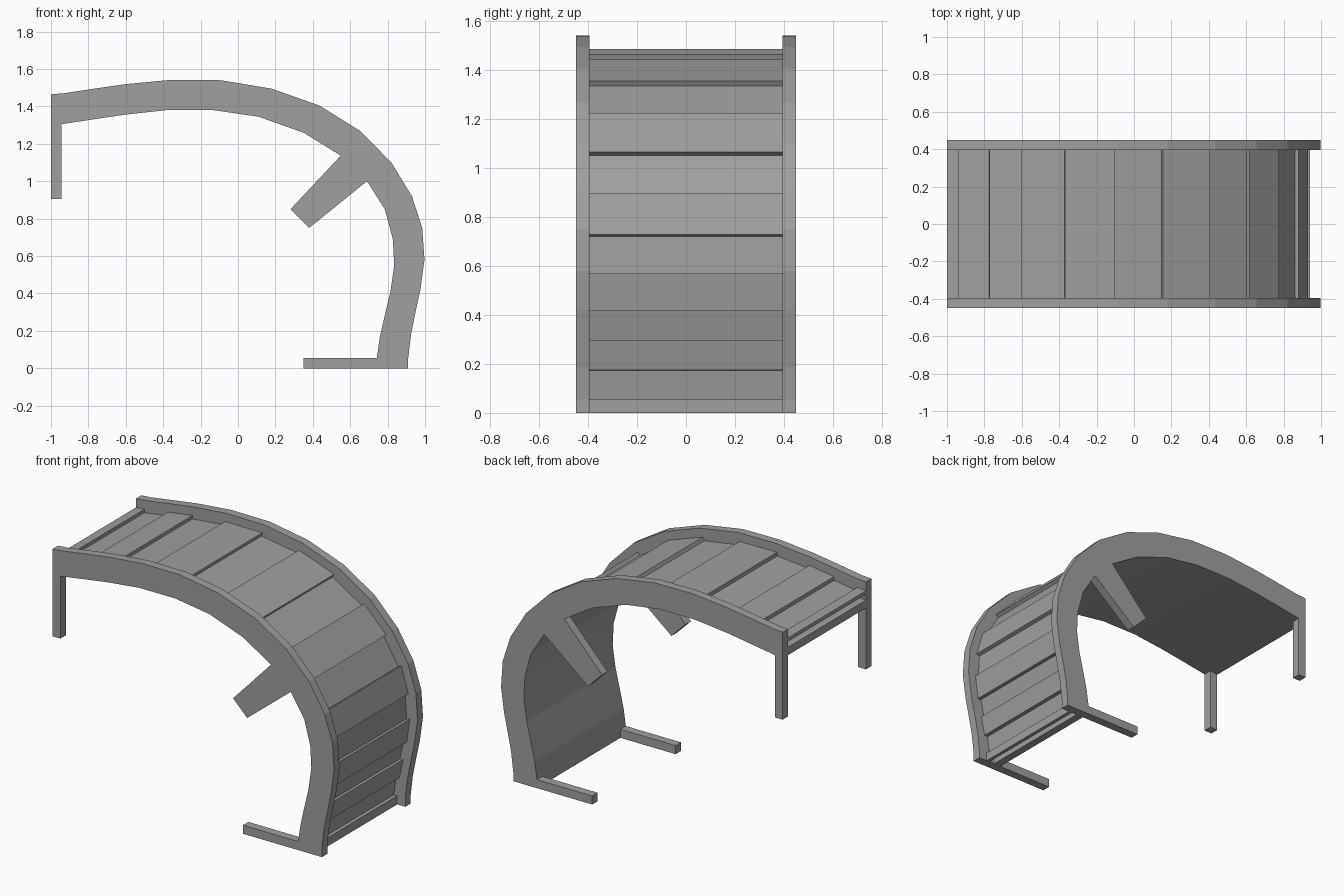
import bpy
import bmesh

cube = bpy.data.objects.get("Cube")
if cube:
    bpy.data.objects.remove(cube, do_unlink=True)

grey = bpy.data.materials.new("plain grey")
grey.use_nodes = True
colour = (0.35, 0.35, 0.35, 1)
grey.diffuse_color = colour
grey.node_tree.nodes["Principled BSDF"].inputs["Base Color"].default_value = colour

HALF, INSIDE = 0.45, 0.395

# Arch side profile: outer and inner edge, from the raised end to the ground
OUTER = [(-1, 1.465), (-.935, 1.47), (-.77, 1.495), (-.595, 1.52), (-.36, 1.542),
         (-.09, 1.54), (.18, 1.495), (.435, 1.405), (.655, 1.268), (.82, 1.1),
         (.93, .92), (.985, .75), (.997, .58), (.975, .42), (.95, .305),
         (.925, .18), (.91, .055), (.91, 0)]
INNER = [(-1, 1.298), (-.945, 1.305), (-.78, 1.33), (-.605, 1.356), (-.385, 1.38),
         (-.13, 1.38), (.11, 1.345), (.35, 1.26), (.545, 1.14), (.69, 1),
         (.785, .85), (.828, .69), (.835, .55), (.815, .41), (.785, .285),
         (.758, .165), (.742, .055), (.742, 0)]


def depth(t):
    """Profile curve at fraction t between the outer and inner edge."""
    return [(a + (c - a) * t, b + (d - b) * t)
            for (a, b), (c, d) in zip(OUTER, INNER)]


def band(name, top, bottom, y0, y1):
    """Solid strip between two profile curves, extruded along y."""
    bm = bmesh.new()
    rings = [[bm.verts.new((p[0], y, p[1]))
              for p, y in ((a, y0), (a, y1), (b, y1), (b, y0))]
             for a, b in zip(top, bottom)]
    for r, s in zip(rings, rings[1:]):
        for i in range(4):
            j = (i + 1) % 4
            bm.faces.new((r[i], r[j], s[j], s[i]))
    bm.faces.new(rings[0])
    bm.faces.new(rings[-1])
    bmesh.ops.recalc_face_normals(bm, faces=bm.faces)
    mesh = bpy.data.meshes.new(name)
    bm.to_mesh(mesh)
    bm.free()
    mesh.materials.append(grey)
    obj = bpy.data.objects.new(name, mesh)
    bpy.context.collection.objects.link(obj)


# Side rails, each with a hanging post, a foot and a diagonal brace
for side, y0, y1 in (("front", -HALF, -INSIDE), ("back", INSIDE, HALF)):
    band(side + "_arch_rail", OUTER, INNER, y0, y1)
    band(side + "_post", [(-1, 1.31), (-1, .905)], [(-.945, 1.31), (-.945, .905)], y0, y1)
    band(side + "_foot", [(.35, .055), (.75, .055)], [(.35, 0), (.75, 0)], y0, y1)
    band(side + "_brace", [(.58, 1.17), (.28, .85)], [(.72, 1.025), (.38, .75)], y0, y1)

# Curved deck between the rails, with thin lips at both ends
top, low, lip = depth(.34), depth(.48), depth(.7)
band("deck", low[1:-1], INNER[1:-1], -INSIDE, INSIDE)
last = len(OUTER) - 2
for name, i in (("upper_lip", 0), ("lower_lip", last)):
    band(name, lip[i:i + 2], INNER[i:i + 2], -INSIDE, INSIDE)

# Raised boards on every other segment
for i in range(0, last + 1, 2):
    band("raised_board", top[i:i + 2], low[i:i + 2], -INSIDE, INSIDE)
